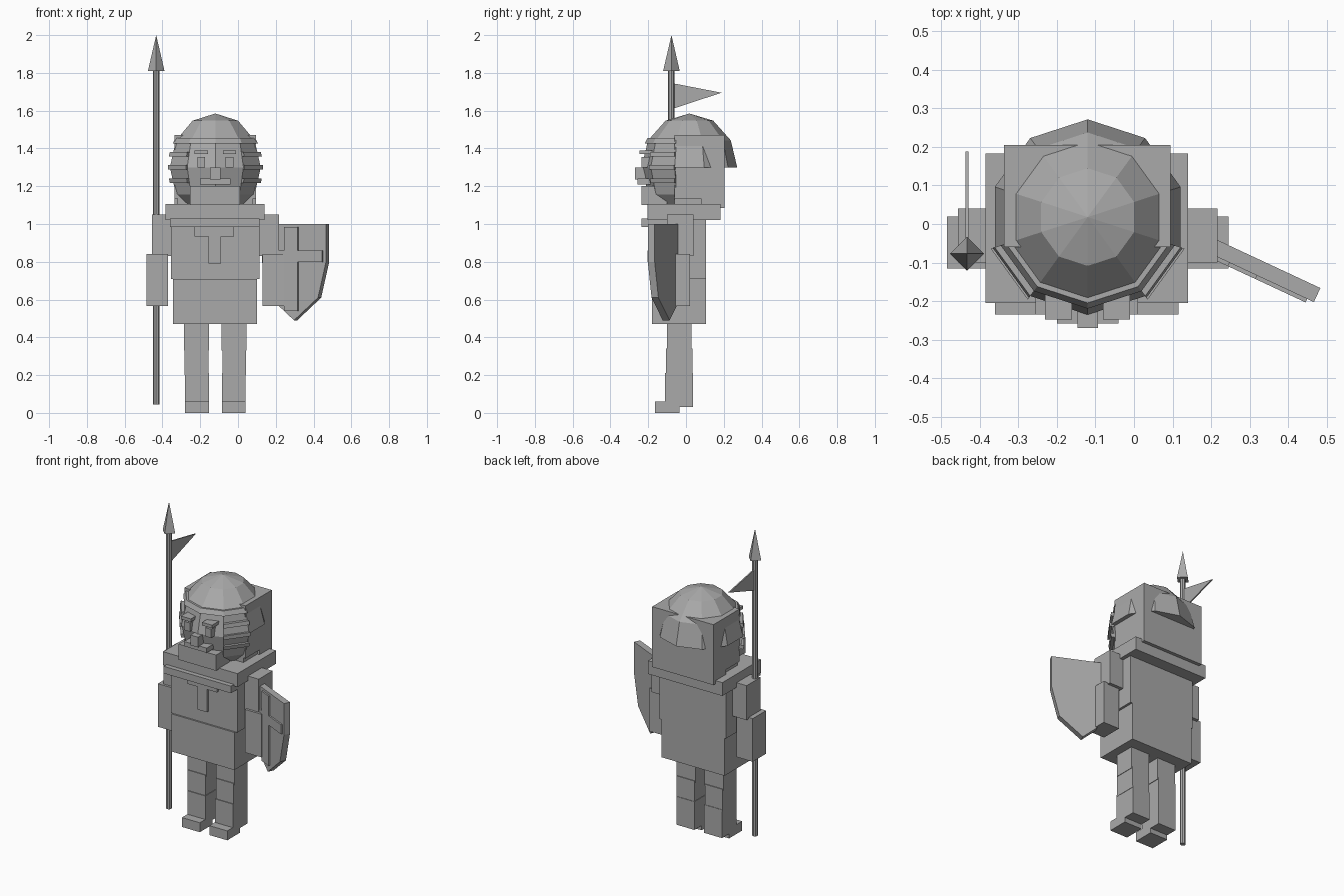
import bpy, bmesh, math
from mathutils import Matrix, Vector

if "Cube" in bpy.data.objects:
    bpy.data.objects.remove(bpy.data.objects["Cube"])

CX = -0.12  # centre line of the figure
grey = bpy.data.materials.new("stone_grey")
grey.diffuse_color = (0.4, 0.4, 0.4, 1)
grey.use_nodes = True
grey.node_tree.nodes["Principled BSDF"].inputs["Base Color"].default_value = grey.diffuse_color


def add(name, bm):
    bmesh.ops.recalc_face_normals(bm, faces=bm.faces[:])
    me = bpy.data.meshes.new(name)
    bm.to_mesh(me)
    bm.free()
    me.materials.append(grey)
    ob = bpy.data.objects.new(name, me)
    bpy.context.collection.objects.link(ob)
    return ob


def box(name, x0, x1, y0, y1, z0, z1):
    bm = bmesh.new()
    bmesh.ops.create_cube(bm, size=1)
    for v in bm.verts:
        v.co = ((x0 + x1) / 2 + v.co.x * (x1 - x0),
                (y0 + y1) / 2 + v.co.y * (y1 - y0),
                (z0 + z1) / 2 + v.co.z * (z1 - z0))
    return add(name, bm)


def pair(name, a, b, *yz):
    # left and right copies, a..b measured outward from the centre line
    box(name + "_left", CX + a, CX + b, *yz)
    box(name + "_right", CX - b, CX - a, *yz)


def prism(name, pts, thick, matrix):
    # outline in local x/z, extruded along local y
    bm = bmesh.new()
    f = bm.faces.new([bm.verts.new((x, -thick / 2, z)) for x, z in pts])
    r = bmesh.ops.extrude_face_region(bm, geom=[f])
    for v in r["geom"]:
        if isinstance(v, bmesh.types.BMVert):
            v.co.y += thick
    bm.transform(matrix)
    return add(name, bm)


def cone(name, n, r0, r1, x, y, z0, z1):
    bm = bmesh.new()
    bmesh.ops.create_cone(bm, cap_ends=True, segments=n, radius1=r0, radius2=r1, depth=z1 - z0)
    bm.transform(Matrix.Translation((x, y, (z0 + z1) / 2)))
    return add(name, bm)


# legs and feet
pair("thigh", 0.033, 0.165, -0.10, 0.03, 0.33, 0.50)
pair("shin", 0.037, 0.162, -0.105, 0.035, 0.20, 0.34)
pair("boot", 0.034, 0.160, -0.11, 0.038, 0.03, 0.21)
pair("foot", 0.034, 0.160, -0.165, -0.035, 0.0, 0.06)

# body
box("skirt", -0.345, 0.10, -0.18, 0.105, 0.47, 0.71)
box("torso", -0.355, 0.115, -0.17, 0.105, 0.71, 1.03)
box("collar", -0.385, 0.14, -0.205, 0.183, 1.02, 1.105)
box("collar_trim", -0.36, 0.115, -0.235, -0.16, 0.985, 1.03)
box("chest_bar", -0.23, -0.02, -0.185, -0.16, 0.935, 0.985)
box("chest_stem", -0.155, -0.09, -0.185, -0.16, 0.79, 0.94)

# arms and hands
pair("arm", 0.225, 0.336, -0.10, 0.04, 0.83, 1.05)
pair("hand", 0.25, 0.365, -0.115, 0.02, 0.565, 0.84)

# head block
box("neck", CX - 0.2, CX + 0.2, -0.06, 0.09, 1.09, 1.14)
box("head", -0.337, 0.095, -0.06, 0.18, 1.135, 1.47)
box("neck_guard", -0.337, 0.095, 0.08, 0.205, 1.085, 1.47)
box("chin", -0.255, 0.01, -0.235, -0.10, 1.10, 1.20)

# ten-sided helmet, open below its rim at the back
CENTRE = Vector((CX, 0.018, 1.30))
R, H = 0.253, 0.285


def dome_point(k, tilt, grow=1.0):
    a = math.radians(90 + 36 * k)
    s = math.sin(tilt) * R * grow
    return CENTRE + Vector((s * math.cos(a), s * math.sin(a), H * math.cos(tilt)))


bm = bmesh.new()
rings = [[bm.verts.new(dome_point(k, math.radians(30 * i))) for k in range(10)]
         for i in range(1, 6)]
apex = bm.verts.new(CENTRE + Vector((0, 0, H)))
for k in range(10):
    n = (k + 1) % 10
    bm.faces.new((apex, rings[0][k], rings[0][n]))
    for i in range(4):
        if i < 2 or k in (3, 4, 5, 6):  # only the front runs down over the jaw
            bm.faces.new((rings[i][k], rings[i + 1][k], rings[i + 1][n], rings[i][n]))
bmesh.ops.delete(bm, geom=[v for v in bm.verts if not v.link_faces], context="VERTS")
# close the dome at the rim and the jaw underneath
bm.faces.new(rings[2])
bm.faces.new([rings[4][k] for k in (3, 4, 5, 6, 7)])
bm.faces.new([rings[i][3] for i in (2, 3, 4)] + [rings[i][7] for i in (4, 3, 2)])
add("helmet", bm)


# raised ridges around the front of the helmet
def ridge(name, z, half, k0, k1):
    bm = bmesh.new()
    cols = []
    for k in range(k0, k1 + 1):
        ring = []
        for dz, grow in ((-half, 0.94), (-half, 1.045), (half, 1.045), (half, 0.94)):
            ring.append(bm.verts.new(dome_point(k, math.acos((z + dz - 1.30) / H), grow)))
        cols.append(ring)
    for a, b in zip(cols, cols[1:]):
        for i in range(4):
            bm.faces.new((a[i], a[(i + 1) % 4], b[(i + 1) % 4], b[i]))
    bm.faces.new(cols[0])
    bm.faces.new(cols[-1])
    add(name, bm)


ridge("brow_ridge", 1.44, 0.014, 3, 7)
for z in (1.37, 1.30, 1.23):
    ridge("cheek_ridge_right", z, 0.012, 3, 4)
    ridge("cheek_ridge_left", z, 0.012, 6, 7)

# face
pair("eye", 0.055, 0.095, -0.235, -0.17, 1.30, 1.355)
pair("eyebrow", 0.04, 0.11, -0.247, -0.16, 1.37, 1.39)
box("nose", CX - 0.027, CX + 0.027, -0.27, -0.20, 1.235, 1.30)
box("moustache", CX - 0.08, CX + 0.08, -0.258, -0.17, 1.21, 1.24)

# spear with pennant
SX, SY = -0.433, -0.077
cone("spear_shaft", 8, 0.017, 0.017, SX, SY, 0.045, 1.82)
cone("spear_tip", 4, 0.044, 0.0, SX, SY, 1.81, 2.0)
flag = Matrix.Translation((SX, 0, 0)) @ Matrix.Rotation(math.pi / 2, 4, "Z")
prism("pennant", [(-0.07, 1.745), (-0.07, 1.61), (0.188, 1.695)], 0.008, flag)

# shield, turned outward, with a raised cross
turn = Matrix.Translation((0.305, -0.105, 0)) @ Matrix.Rotation(math.radians(-25), 4, "Z")
side = [(0.187, 1.0), (0.187, 0.80), (0.14, 0.61), (0.0, 0.49)]
prism("shield", side + [(-x, z) for x, z in side[2::-1]], 0.04, turn)


def bar(name, x0, x1, z0, z1):
    prism(name, [(x0, z0), (x1, z0), (x1, z1), (x0, z1)], 0.012,
          turn @ Matrix.Translation((0, -0.024, 0)))


bar("shield_cross_upright", -0.055, 0.025, 0.54, 0.985)
bar("shield_cross_bar", -0.165, 0.168, 0.80, 0.86)
